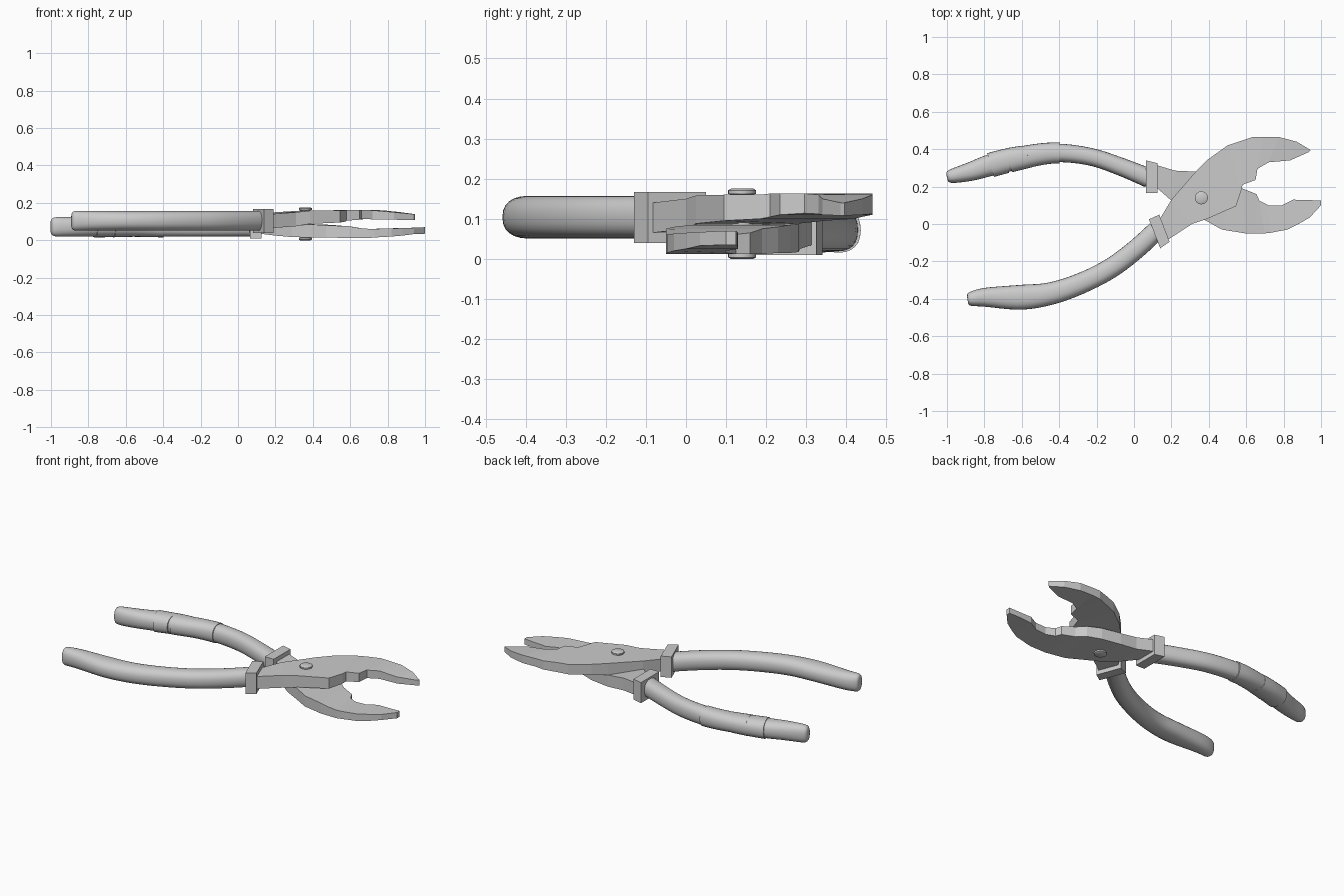
import bpy, bmesh, math
from mathutils import Vector

if "Cube" in bpy.data.objects:
    bpy.data.objects.remove(bpy.data.objects["Cube"])

MID = 0.0875  # height of the plane between the two halves


def finish(name, bm, smooth=None):
    bmesh.ops.recalc_face_normals(bm, faces=bm.faces)
    me = bpy.data.meshes.new(name)
    bm.to_mesh(me)
    bm.free()
    ob = bpy.data.objects.new(name, me)
    bpy.context.collection.objects.link(ob)
    if smooth:
        bpy.ops.object.select_all(action='DESELECT')
        ob.select_set(True)
        bpy.context.view_layer.objects.active = ob
        bpy.ops.object.shade_smooth_by_angle(angle=math.radians(smooth))
    return ob


def loft(name, rings, smooth=None):
    bm = bmesh.new()
    vs = [[bm.verts.new(p) for p in r] for r in rings]
    n = len(rings[0])
    for a, b in zip(vs, vs[1:]):
        for i in range(n):
            j = (i + 1) % n
            bm.faces.new((a[i], a[j], b[j], b[i]))
    bm.faces.new(vs[0])
    bm.faces.new(vs[-1])
    return finish(name, bm, smooth)


def jaw(name, stations, flip):
    # each station: two outline points, bottom and top height
    rings = []
    for x1, y1, x2, y2, zb, zt in stations:
        if flip:
            zb, zt = 2 * MID - zt, 2 * MID - zb
        rings.append([(x1, y1, zb), (x2, y2, zb), (x2, y2, zt), (x1, y1, zt)])
    return loft(name, rings)


def spline(pts, t):
    i = min(max(int(t), 0), len(pts) - 2)
    u = t - i
    p0, p1 = Vector(pts[max(i - 1, 0)]), Vector(pts[i])
    p2, p3 = Vector(pts[i + 1]), Vector(pts[min(i + 2, len(pts) - 1)])
    return 0.5 * (2 * p1 + (p2 - p0) * u + (2 * p0 - 5 * p1 + 4 * p2 - p3) * u * u
                  + (3 * p1 - p0 - 3 * p2 + p3) * u ** 3)


def tube_point(pts, t, ang, z, scale, hh=0.053):
    # points carry x, y and half width
    p = spline(pts, t)
    d = (spline(pts, t + 0.01) - spline(pts, max(t - 0.01, 0))).xy.normalized()
    c, s = math.cos(ang), math.sin(ang)
    w = math.copysign(abs(c) ** 0.85, c) * p.z * scale
    h = math.copysign(abs(s) ** 0.85, s) * hh * scale
    return (p.x - d.y * w, p.y + d.x * w, z + h)


ANGS = [2 * math.pi * i / 24 for i in range(24)]


def handle(name, pts, z):
    caps = [(0.0, 0.45), (0.03, 0.68), (0.1, 0.85), (0.2, 0.94), (0.35, 0.99)]
    end = len(pts) - 1
    ts = caps + [(0.5 + (end - 0.5) * i / 28, 1.0) for i in range(29)]
    return loft(name, [[tube_point(pts, t, a, z, f) for a in ANGS] for t, f in ts], 40)


def box(name, corners, zb, zt):
    return loft(name, [[(x, y, zb) for x, y in corners], [(x, y, zt) for x, y in corners]])


# jaw plates, crossing at the pivot
jaw("upper_jaw_plate", [
    (.14, .03, .18, -.085, .065, .14), (.2, .13, .31, 0, .075, .15),
    (.33, .28, .385, .025, .088, .158), (.395, .345, .545, .095, .095, .16),
    (.5, .42, .575, .185, .1, .16), (.56, .44, .58, .21, .105, .163),
    (.635, .465, .65, .235, .11, .163), (.69, .465, .66, .295, .114, .163),
    (.775, .465, .72, .33, .112, .16), (.87, .44, .835, .34, .11, .15),
    (.945, .395, .935, .385, .108, .14)], False)
jaw("lower_jaw_plate", [
    (.12, .315, .12, .195, .065, .14), (.22, .285, .2, .125, .075, .15),
    (.33, .28, .29, .065, .088, .158), (.45, .26, .39, .015, .09, .16),
    (.53, .23, .47, -.03, .095, .16), (.58, .19, .595, -.05, .1, .163),
    (.655, .16, .65, -.05, .11, .163), (.67, .125, .7, -.05, .114, .163),
    (.72, .1, .73, -.047, .114, .16), (.79, .1, .82, -.03, .112, .155),
    (.85, .13, .88, 0, .11, .15), (.93, .128, .94, .035, .108, .142),
    (1, .125, 1, .1, .105, .14)], True)

# collars at the handle ends
box("upper_collar", [(.08, .025), (.135, .05), (.19, -.095), (.14, -.13)], .04, .167)
box("lower_collar", [(.065, .34), (.125, .325), (.125, .165), (.065, .165)], .01, .135)

# curved grips
handle("front_handle", [
    (-.89, -.405, .035), (-.8, -.392, .05), (-.61, -.392, .066), (-.45, -.373, .06),
    (-.29, -.32, .056), (-.13, -.24, .054), (.005, -.14, .053), (.12, -.035, .052)], .104)
back = [(-1, .25, .035), (-.875, .28, .05), (-.76, .317, .058), (-.6, .355, .058),
        (-.42, .38, .05), (-.235, .36, .047), (-.075, .308, .048), (.08, .245, .052)]
handle("back_handle", back, .072)

# overlapping wrapped bands on the back grip
for k, (t0, t1, s0, s1, lean) in enumerate([
        (1.95, 2.6, 1.14, 1.1, .1), (2.6, 3.2, 1.12, 1.07, -.1), (3.1, 4.12, 1.05, 1.13, .03)]):
    rings = []
    for i in range(7):
        u = i / 6
        rings.append([tube_point(back, t0 + (t1 - t0) * u + lean * math.cos(a) * u * (k < 2),
                                 a, .072, s0 + (s1 - s0) * u, .05) for a in ANGS])
    loft("grip_band_%d" % (k + 1), rings, 35)

# pivot rivet with chamfered heads
prof = [(.028, 0), (.035, .004), (.035, .013), (.026, .015),
        (.026, .16), (.035, .162), (.035, .171), (.028, .175)]
loft("pivot_rivet", [[(.36 + r * math.cos(a), .14 + r * math.sin(a), z) for a in ANGS]
                     for r, z in prof], 35)
